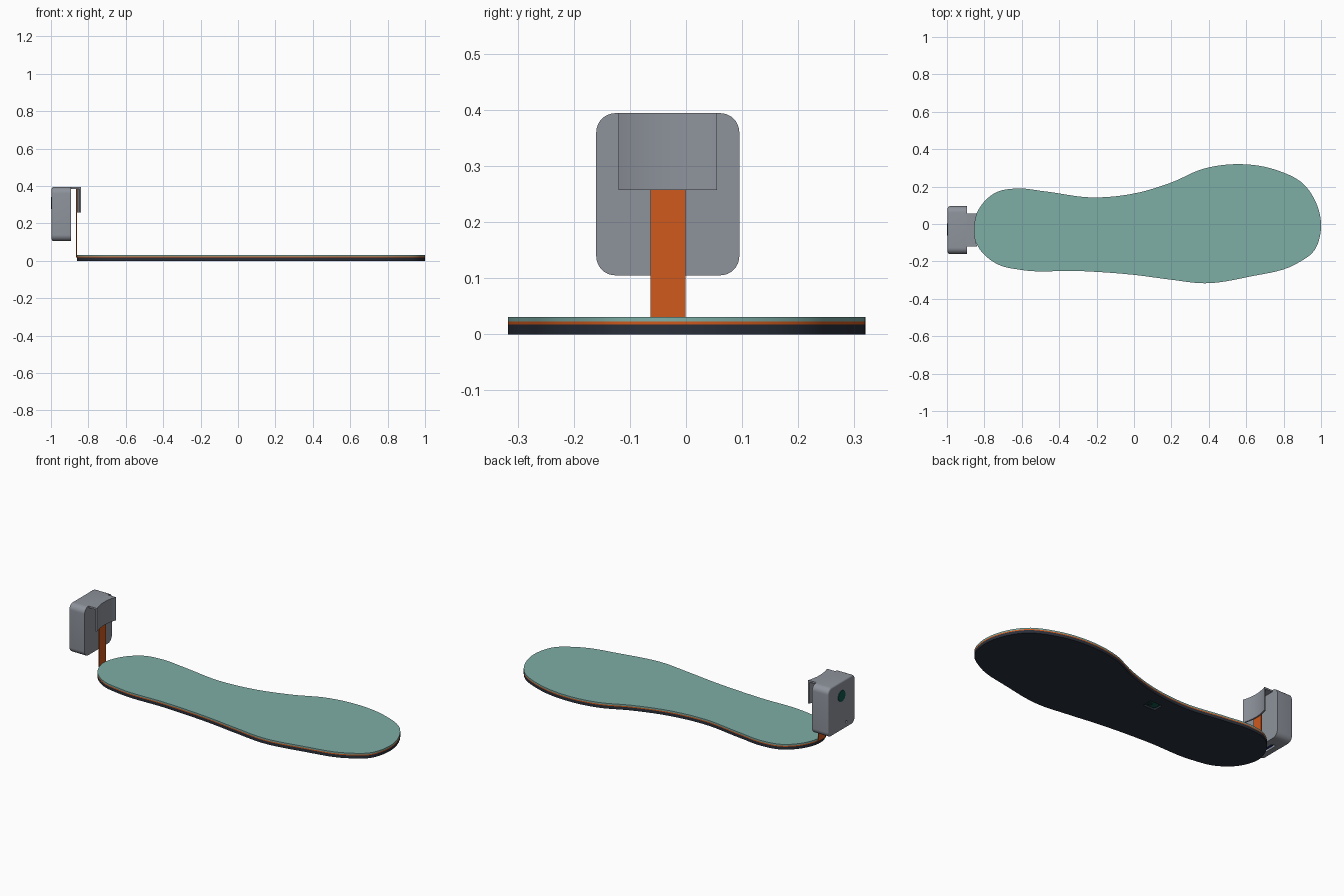
import bpy, bmesh, math
from mathutils import Vector

if "Cube" in bpy.data.objects:
    bpy.data.objects.remove(bpy.data.objects["Cube"])


def mat(name, r, g, b):
    m = bpy.data.materials.new(name)
    m.diffuse_color = (r, g, b, 1)
    m.use_nodes = True
    m.node_tree.nodes["Principled BSDF"].inputs["Base Color"].default_value = m.diffuse_color
    return m


TEAL = mat("teal", 0.21, 0.42, 0.38)
ORANGE = mat("orange", 0.62, 0.10, 0.012)
DARK = mat("dark", 0.022, 0.028, 0.042)
GREEN = mat("green", 0.005, 0.09, 0.07)
BLUE = mat("blue", 0.01, 0.03, 0.20)
GREY = mat("grey", 0.27, 0.29, 0.33)


def prism(name, pts, lo, hi, material, axis="z"):
    """Extrude a closed outline along z (xy outline) or x (yz outline)."""
    bm = bmesh.new()
    put = (lambda p, h: (p[0], p[1], h)) if axis == "z" else (lambda p, h: (h, p[0], p[1]))
    face = bm.faces.new([bm.verts.new(put(p, lo)) for p in pts])
    new = bmesh.ops.extrude_face_region(bm, geom=[face])["geom"]
    d = Vector((0, 0, hi - lo) if axis == "z" else (hi - lo, 0, 0))
    bmesh.ops.translate(bm, vec=d, verts=[v for v in new if isinstance(v, bmesh.types.BMVert)])
    bmesh.ops.recalc_face_normals(bm, faces=bm.faces)
    me = bpy.data.meshes.new(name)
    bm.to_mesh(me)
    bm.free()
    ob = bpy.data.objects.new(name, me)
    bpy.context.collection.objects.link(ob)
    me.materials.append(material)
    return ob


def select(ob):
    bpy.ops.object.select_all(action="DESELECT")
    ob.select_set(True)
    bpy.context.view_layer.objects.active = ob


def smooth(ob):
    select(ob)
    bpy.ops.object.shade_smooth_by_angle(angle=math.radians(35))


def cut(ob, cutter):
    m = ob.modifiers.new("cut", "BOOLEAN")
    m.operation, m.solver, m.object = "DIFFERENCE", "EXACT", cutter
    select(ob)
    bpy.ops.object.modifier_apply(modifier=m.name)
    bpy.data.objects.remove(cutter)


def rounded(x0, x1, y0, y1, r, n=8):
    pts = []
    for k, (cx, cy) in enumerate([(x1 - r, y1 - r), (x0 + r, y1 - r), (x0 + r, y0 + r), (x1 - r, y0 + r)]):
        for i in range(n + 1):
            a = math.pi / 2 * (k + i / n)
            pts.append((cx + r * math.cos(a), cy + r * math.sin(a)))
    return pts


def circle(cx, cy, r, n=32):
    return [(cx + r * math.cos(2 * math.pi * i / n), cy + r * math.sin(2 * math.pi * i / n)) for i in range(n)]


def closed_spline(ctrl, n=7):
    """Closed centripetal-style smooth curve through the control points."""
    P = [Vector(p) for p in ctrl]
    N = len(P)
    tan = []
    for i in range(N):
        a, b, c = P[i - 1], P[i], P[(i + 1) % N]
        d0, d1 = (b - a).length, (c - b).length
        tan.append(((b - a) / d0 * d1 + (c - b) / d1 * d0) / (d0 + d1))
    out = []
    for i in range(N):
        p, q, j = P[i], P[(i + 1) % N], (i + 1) % N
        L = (q - p).length
        for k in range(n):
            t = k / n
            out.append(p * (2*t**3 - 3*t**2 + 1) + tan[i] * L * (t**3 - 2*t**2 + t)
                       + q * (3*t**2 - 2*t**3) + tan[j] * L * (t**3 - t**2))
    return out


# Insole outline and its three layers
outline = closed_spline([
    (-0.862, -0.025), (-0.82, 0.095), (-0.74, 0.168), (-0.63, 0.19), (-0.48, 0.175), (-0.22, 0.142),
    (0.0, 0.163), (0.2, 0.222), (0.37, 0.295), (0.55, 0.32), (0.75, 0.292), (0.91, 0.21), (0.975, 0.11),
    (1.0, -0.02), (0.965, -0.14), (0.86, -0.217), (0.62, -0.281), (0.38, -0.317), (0.2, -0.298),
    (0.0, -0.272), (-0.3, -0.251), (-0.6, -0.246), (-0.73, -0.215), (-0.825, -0.135)])
base = prism("insole_base", outline, 0, 0.017, DARK)
prism("circuit_layer", outline, 0.017, 0.023, ORANGE)
prism("top_cover", outline, 0.023, 0.031, TEAL)

# Recess under the arch with a small circuit board
cut(base, prism("recess_cutter", rounded(-0.12, -0.04, 0.025, 0.085, 0.006, 3), -0.01, 0.012, DARK))
prism("arch_board", rounded(-0.112, -0.048, 0.032, 0.078, 0.004, 3), 0.006, 0.012, GREEN)
prism("arch_chip", rounded(-0.072, -0.054, 0.045, 0.065, 0.002, 2), 0.002, 0.006, DARK)

# Flexible strip rising from the heel
prism("flex_strip", [(-0.867, -0.063), (-0.862, -0.063), (-0.862, -0.001), (-0.867, -0.001)],
      0.017, 0.387, ORANGE)

# Electronics housing with softened back edge
CY = -0.0325
box = prism("housing", rounded(-0.16, 0.095, 0.105, 0.394, 0.034), -0.996, -0.892, GREY, "x")
bm = bmesh.new()
bm.from_mesh(box.data)
rim = [e for e in bm.edges if all(v.co.x < -0.99 for v in e.verts)]
bmesh.ops.bevel(bm, geom=rim, offset=0.01, segments=4, profile=0.5, affect="EDGES")
bm.to_mesh(box.data)
bm.free()
# Charging port opening in the bottom and indicator hole in the back
cut(box, prism("port_cutter", rounded(-0.957, -0.931, CY - 0.04, CY + 0.04, 0.012, 5), 0.09, 0.135, GREY))
cut(box, prism("hole_cutter", circle(-0.075, 0.14, 0.007, 16), -1.02, -0.98, GREY, "x"))
prism("charging_port", rounded(-0.949, -0.939, CY - 0.028, CY + 0.028, 0.004, 3), 0.11, 0.136, BLUE)
prism("button", circle(-0.03, 0.31, 0.032), -1.0, -0.99, GREEN, "x")

# Curved heel clip hooked over the shoe edge, joined to the housing by a bridge
ys = [CY + 0.088 * (i / 12 - 1) for i in range(25)]
arc = [(-0.861 + 0.0145 * ((y - CY) / 0.088) ** 2, y) for y in ys]
front = [(x + 0.008, y) for x, y in arc]
prism("clip_plate", arc + front[::-1], 0.257, 0.394, GREY)
prism("clip_bridge", [(-0.894, ys[0]), *arc, (-0.894, ys[-1])], 0.384, 0.394, GREY)

for ob in list(bpy.context.scene.objects):
    smooth(ob)
